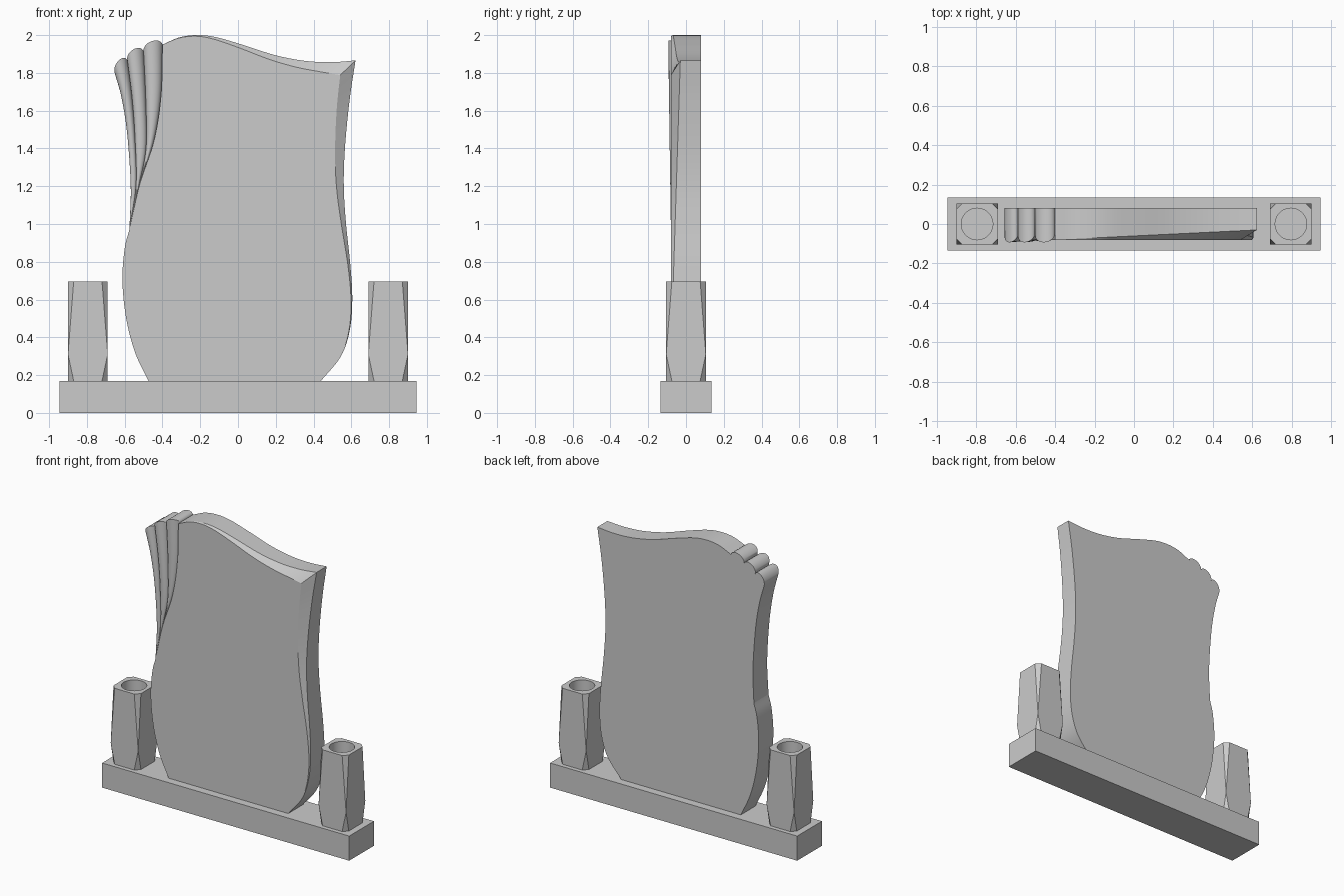
import bpy, bmesh, math
from mathutils import Vector

if "Cube" in bpy.data.objects:
    bpy.data.objects.remove(bpy.data.objects["Cube"])


def spline(keys, n):
    """Catmull-Rom curve through 2D keys, n steps per span."""
    k = [Vector(p) for p in keys]
    k = [2 * k[0] - k[1]] + k + [2 * k[-1] - k[-2]]
    out = []
    for i in range(1, len(k) - 2):
        a, b, c, d = k[i - 1:i + 3]
        for j in range(n):
            t = j / n
            out.append(0.5 * (2 * b + (c - a) * t + (2 * a - 5 * b + 4 * c - d) * t * t
                              + (3 * b - a - 3 * c + d) * t ** 3))
    return out + [k[-2]]


def finish(bm, name, smooth=None):
    bmesh.ops.remove_doubles(bm, verts=bm.verts, dist=1e-5)
    bmesh.ops.recalc_face_normals(bm, faces=bm.faces)
    mesh = bpy.data.meshes.new(name)
    bm.to_mesh(mesh)
    bm.free()
    ob = bpy.data.objects.new(name, mesh)
    bpy.context.collection.objects.link(ob)
    if smooth:
        bpy.ops.object.select_all(action='DESELECT')
        ob.select_set(True)
        bpy.context.view_layer.objects.active = ob
        bpy.ops.object.shade_smooth_by_angle(angle=math.radians(smooth))
    return ob


def bridge(bm, a, b):
    for i in range(len(a)):
        j = (i + 1) % len(a)
        bm.faces.new((a[i], a[j], b[j], b[i]))


# Base plinth
bm = bmesh.new()
bmesh.ops.create_cube(bm, size=1)
for v in bm.verts:
    v.co = (v.co.x * 1.89, v.co.y * 0.27, (v.co.z + 0.5) * 0.17)
finish(bm, "base_plinth")

# Curves bounding the three flutes, left to right
N = 10
flute_lines = [spline(k, N) for k in (
    [(-.575, .97), (-.568, 1.2), (-.587, 1.48), (-.617, 1.67), (-.653, 1.8)],
    [(-.575, .97), (-.54, 1.2), (-.545, 1.45), (-.56, 1.66), (-.585, 1.865)],
    [(-.575, .97), (-.525, 1.2), (-.487, 1.4), (-.488, 1.65), (-.5, 1.915)],
    [(-.575, .97), (-.52, 1.21), (-.445, 1.44), (-.408, 1.68), (-.4, 1.95)])]

# Slab: outer outline and the inner outline of the tapering front bevel
left = spline([(-.475, .17), (-.545, .32), (-.592, .5), (-.612, .7), (-.6, .87), (-.575, .97)], 8)
left = left[:-1] + flute_lines[3][:-1]
top_out = spline([(-.4, 1.95), (-.31, 1.988), (-.22, 2.0), (-.12, 1.99), (.02, 1.95),
                  (.2, 1.893), (.36, 1.863), (.5, 1.857), (.622, 1.866)], 8)
top_in = spline([(-.4, 1.95), (-.31, 1.985), (-.22, 1.994), (-.13, 1.979), (0, 1.935),
                 (.17, 1.87), (.31, 1.83), (.43, 1.807), (.541, 1.788)], 8)
right_out = spline([(.622, 1.866), (.59, 1.65), (.566, 1.4), (.56, 1.2), (.572, 1.0),
                    (.595, .78), (.605, .6), (.592, .44), (.545, .3), (.44, .17)], 8)
right_in = spline([(.541, 1.788), (.522, 1.6), (.514, 1.38), (.522, 1.19), (.547, 1.0),
                   (.582, .78), (.598, .6), (.588, .44), (.543, .3), (.44, .17)], 8)
outer = left + top_out[:-1] + right_out
inner = left + top_in[:-1] + right_in
depth = [0.0] * len(left)
depth += [0.05 * max(0, (p.x + .4) / 1.022) for p in top_out[:-1]]
depth += [0.05 * max(0, (p.y - .3) / 1.566) for p in right_out]

bm = bmesh.new()
back = [bm.verts.new((p.x, .08, p.y)) for p in outer]
rim = [bm.verts.new((p.x, -.08 + d, p.y)) for p, d in zip(outer, depth)]
face = [bm.verts.new((p.x, -.08, p.y)) for p in inner]
bridge(bm, back, rim)
bridge(bm, rim, face)
bm.faces.new(back)
bm.faces.new(face)
finish(bm, "headstone_slab", 20)

# Fluted fan on the left shoulder: three rounded lobes widening upward
S = 14
bm = bmesh.new()
rows = []
for r in range(len(flute_lines[0])):
    v = r / (len(flute_lines[0]) - 1)
    row = []
    for i in range(3):
        for j in range(S + 1):
            s = 0.5 - 0.5 * math.cos(math.pi * j / S)
            arc = math.sin(math.pi * j / S)
            p = flute_lines[i][r].lerp(flute_lines[i + 1][r], s)
            n = Vector((-.35, .94)) if i < 2 else Vector((-.2, .98))
            p = p + n * .036 * arc * v ** 4
            row.append(bm.verts.new((p.x, -.08 + v * (.028 - .041 * arc), p.y)))
    rows.append(row)
for a, b in zip(rows, rows[1:]):
    for j in range(len(a) - 1):
        bm.faces.new((a[j], a[j + 1], b[j + 1], b[j]))
bmesh.ops.remove_doubles(bm, verts=bm.verts, dist=1e-5)
edges = [e for e in bm.edges if e.is_boundary]
new = bmesh.ops.extrude_edge_only(bm, edges=edges)["geom"]
for g in new:
    if isinstance(g, bmesh.types.BMVert):
        g.co.y = .08
bmesh.ops.holes_fill(bm, edges=[e for e in bm.edges if e.is_boundary], sides=0)
finish(bm, "fluted_shoulder", 35)


# Square vases with corners cut away above and below the waist
def vase(name, x):
    bm = bmesh.new()
    h = .105

    def ring(z, c):
        q = h - c
        pts = [(h, -q), (h, q), (q, h), (-q, h), (-h, q), (-h, -q), (-q, -h), (q, -h)]
        return [bm.verts.new((x + a, b, z)) for a, b in pts]

    def circle(z):
        return [bm.verts.new((x + .08 * math.cos(t * math.tau / 40),
                              .08 * math.sin(t * math.tau / 40), z)) for t in range(40)]

    low, mid, top = ring(.17, .03), ring(.31, 0), ring(.695, .03)
    bridge(bm, low, mid)
    bridge(bm, mid, top)
    bm.faces.new(low)
    lip, floor = circle(.695), circle(.4)
    bridge(bm, lip, floor)
    bm.faces.new(floor)
    rim = [bm.edges.get((l[i], l[(i + 1) % len(l)])) for l in (top, lip) for i in range(len(l))]
    bmesh.ops.triangle_fill(bm, edges=rim, use_beauty=True)
    finish(bm, name, 12)


vase("vase_left", -.795)
vase("vase_right", .795)
